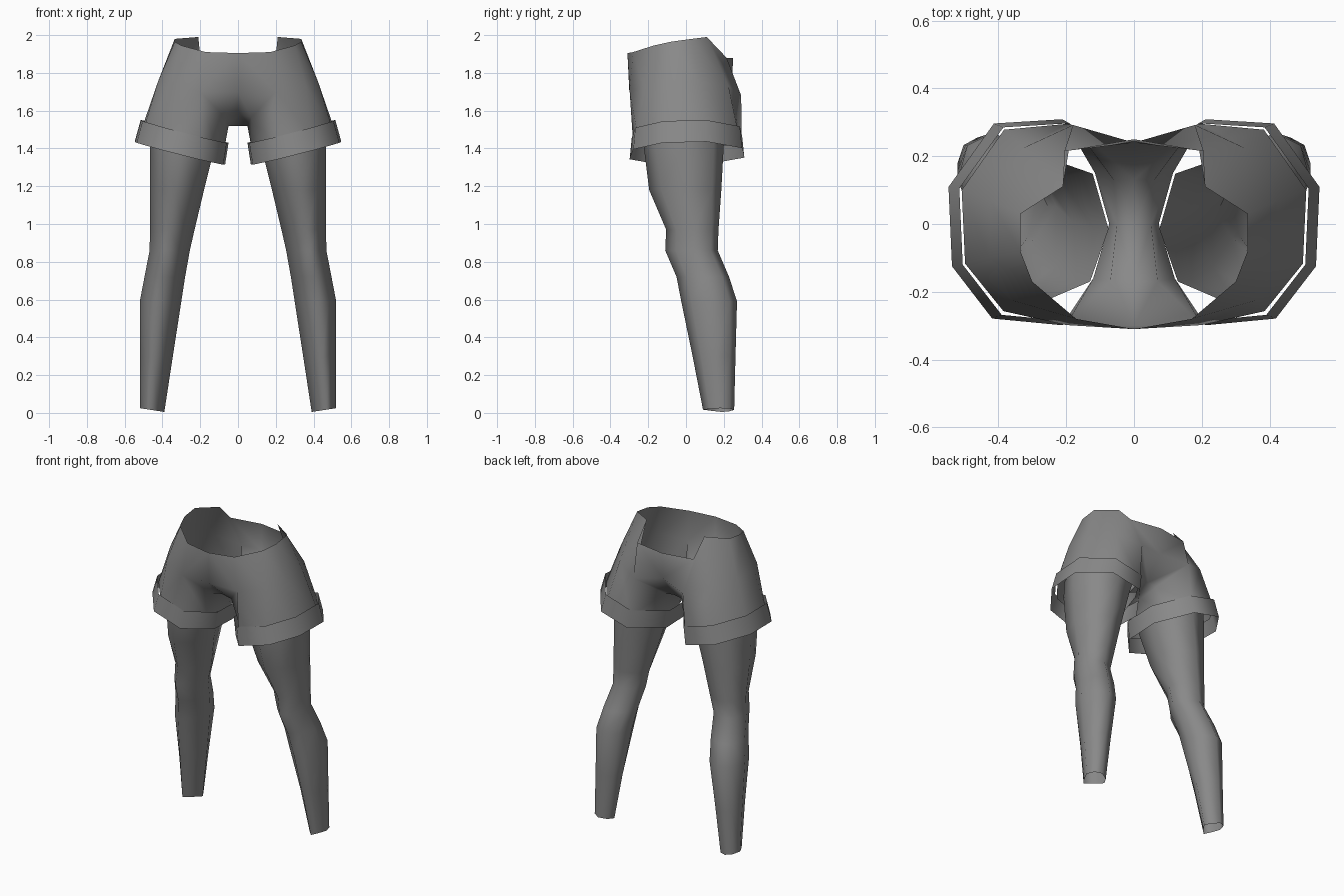
import bpy

grey = bpy.data.materials.new("plain_grey")
grey.diffuse_color = (0.25, 0.25, 0.25, 1)


def make(name, verts, faces):
    """Right-hand half mesh, mirrored across x, smooth shaded."""
    me = bpy.data.meshes.new(name)
    me.from_pydata(verts, [], faces)
    me.materials.append(grey)
    for p in me.polygons:
        p.use_smooth = True
    ob = bpy.data.objects.new(name, me)
    bpy.context.collection.objects.link(ob)
    m = ob.modifiers.new("mirror", 'MIRROR')
    m.merge_threshold = 0.001
    return ob


def loft(name, rings):
    n = len(rings[0])
    faces = [(r * n + i, r * n + (i + 1) % n, (r + 1) * n + (i + 1) % n, (r + 1) * n + i)
             for r in range(len(rings) - 1) for i in range(n)]
    return make(name, [v for ring in rings for v in ring], faces)


# leg cross-sections in unit space: lean below the knee, rounder at the thigh
lean = [(1, 0.1), (0.73, 0.73), (0.1, 1), (-0.67, 0.67),
        (-1, 0.2), (-0.43, -0.43), (0.2, -1), (0.58, -0.58)]
full = [(1, 0), (0.75, 0.75), (0, 1), (-0.76, 0.76),
        (-1, 0), (-0.72, -0.72), (0, -1), (0.70, -0.70)]

# legs: z, x min, x max, y min, y max, roundness
sections = [
    (0.015, 0.39, 0.52, 0.09, 0.255, 0),
    (0.30, 0.345, 0.52, 0.035, 0.262, 0.2),
    (0.59, 0.30, 0.52, -0.025, 0.27, 0.5),
    (0.72, 0.28, 0.495, -0.05, 0.228, 0.4),
    (0.86, 0.255, 0.468, -0.11, 0.168, 0.15),
    (0.97, 0.23, 0.466, -0.105, 0.172, 0.3),
    (1.18, 0.18, 0.465, -0.195, 0.187, 0.7),
    (1.42, 0.12, 0.465, -0.225, 0.20, 1),
    (1.54, 0.075, 0.465, -0.23, 0.20, 1),
]
rings = []
for z, x0, x1, y0, y1, t in sections:
    ring = []
    for a, b in zip(lean, full):
        c, s = a[0] + t * (b[0] - a[0]), a[1] + t * (b[1] - a[1])
        tilt = 0.01 * c if z < 0.1 else 0
        ring.append(((x0 + x1) / 2 + c * (x1 - x0) / 2,
                     (y0 + y1) / 2 + s * (y1 - y0) / 2, z + tilt))
    rings.append(ring)
loft("legs", rings)

# cuffs: tilted open bands
band = [(0.515, 0.105), (0.505, -0.12), (0.39, -0.268), (0.19, -0.287),
        (0.06, -0.13), (0.05, 0.10), (0.19, 0.297), (0.385, 0.285)][::-1]
top = [(x, y, 1.43 + 0.26 * (x - 0.05) + (0.03 * y if y < 0 else 0)) for x, y in band]
bottom = [(x + 0.018 + 0.03 * (x - 0.05), y * 1.04, z - 0.115) for x, y, z in top]
loft("cuffs", [bottom, top])

# shorts: waist edge, hip line, crotch strip and leg opening
waist = [(0, -0.31, 1.905), (0.17, -0.28, 1.91), (0.30, -0.17, 1.945), (0.335, -0.08, 1.965),
         (0.335, 0.03, 1.98), (0.21, 0.11, 1.99), (0.205, 0.215, 1.88), (0, 0.25, 1.88)]
hip = [(0, -0.30, 1.70), (0.20, -0.298, 1.70), (0.36, -0.225, 1.73), (0.425, -0.10, 1.75),
       (0.425, 0.07, 1.75), (0.325, 0.225, 1.73), (0.18, 0.292, 1.68), (0, 0.24, 1.71)]
seam = [(0, -0.17, 1.58), (0, 0.0, 1.52), (0, 0.13, 1.56)]
edge = [(0.07, -0.17, 1.565), (0.05, 0.0, 1.52), (0.06, 0.13, 1.55)]
opening = [(0.20, -0.28), (0.385, -0.257), (0.498, -0.117), (0.508, 0.10), (0.383, 0.278),
           (0.20, 0.295), (0.115, 0.15), (0.073, 0.0), (0.12, -0.16)]
verts = waist + hip + seam + edge + [(x, y, 1.39 + 0.26 * (x - 0.05)) for x, y in opening]
H, C, E, L = 8, 16, 19, 22
faces = [(i, H + i, H + i + 1, i + 1) for i in range(7)]
faces += [(H + 1 + i, L + i, L + i + 1, H + 2 + i) for i in range(5)]
faces += [(H, C, E, H + 1), (H + 1, E, L + 8, L),
          (C, C + 1, E + 1, E), (C + 1, C + 2, E + 2, E + 1),
          (E, E + 1, L + 7, L + 8), (E + 1, E + 2, L + 6, L + 7),
          (C + 2, H + 7, H + 6, E + 2), (E + 2, H + 6, L + 5, L + 6)]
make("shorts", verts, faces)
